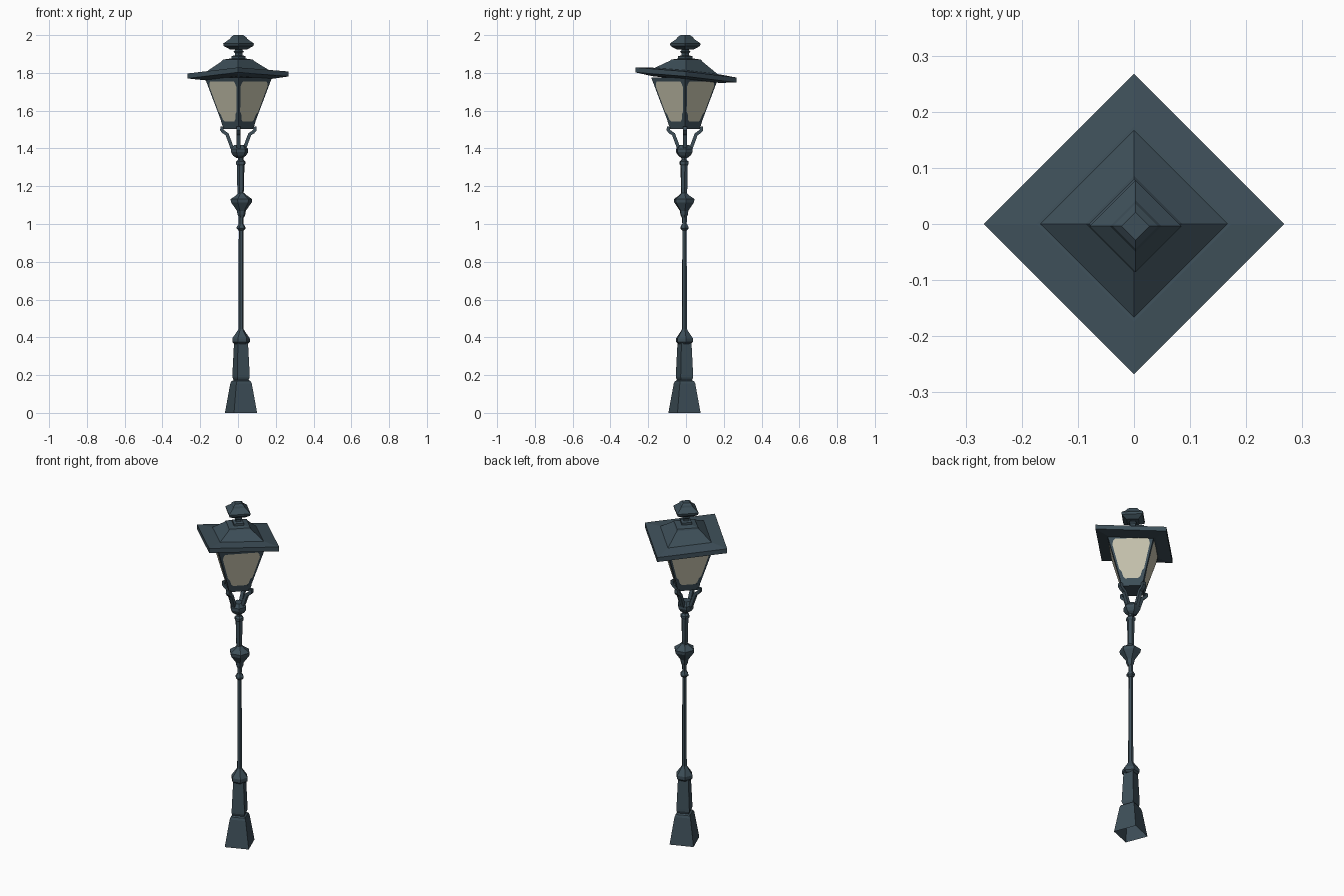
import bpy, bmesh, math
from mathutils import Vector

if "Cube" in bpy.data.objects:
    bpy.data.objects.remove(bpy.data.objects["Cube"])


def material(name, rgb):
    m = bpy.data.materials.new(name)
    m.diffuse_color = (*rgb, 1)
    m.use_nodes = True
    m.node_tree.nodes["Principled BSDF"].inputs["Base Color"].default_value = m.diffuse_color
    return m


SLATE = material("dark slate iron", (0.047, 0.077, 0.098))
GLASS = material("warm beige glass", (0.56, 0.54, 0.42))


def finish(name, bm, mat, recalc=True):
    if recalc:
        bmesh.ops.recalc_face_normals(bm, faces=bm.faces)
    me = bpy.data.meshes.new(name)
    bm.to_mesh(me)
    bm.free()
    me.materials.append(mat)
    ob = bpy.data.objects.new(name, me)
    bpy.context.collection.objects.link(ob)
    return ob


def loft(name, rings, sides=4, rot=0.0, centre=(0, 0), tilt=(0, 0), bottom=True, mat=SLATE):
    """Stack of polygons (radius, z[, tilt amount]); tilt shears z by x and y."""
    bm = bmesh.new()
    loops = []
    for ring in rings:
        r, z = ring[:2]
        k = ring[2] if len(ring) > 2 else 0
        loop = []
        for i in range(sides):
            a = math.radians(rot) + 2 * math.pi * i / sides
            x, y = r * math.cos(a), r * math.sin(a)
            loop.append(bm.verts.new((x + centre[0], y + centre[1],
                                      z + k * (x * tilt[0] + y * tilt[1]))))
        loops.append(loop)
    for a, b in zip(loops, loops[1:]):
        for i in range(sides):
            j = (i + 1) % sides
            bm.faces.new((a[i], a[j], b[j], b[i]))
    if bottom:
        bm.faces.new(loops[0][::-1])
    bm.faces.new(loops[-1])
    return finish(name, bm, mat)


POLE = (0.016, -0.008)

# Hollow plinth and tapered shaft, twisted against the lantern
loft("plinth", [(0.093, 0), (0.062, 0.155), (0.055, 0.168), (0.04, 0.175)],
     rot=66.5, centre=POLE, bottom=False)
loft("lower_shaft", [(0.04, 0.168), (0.05, 0.188), (0.05, 0.2), (0.041, 0.36), (0.041, 0.375)],
     rot=66.5, centre=POLE)
loft("shaft_cap", [(0.036, 0.365), (0.047, 0.375), (0.047, 0.395), (0.022, 0.43), (0.013, 0.445)],
     sides=6, rot=10, centre=POLE)

# Slim pole with bead and flared collar
loft("pole", [(0.014, 0.43), (0.012, 0.98), (0.014, 1.06)], sides=6, rot=10, centre=POLE)
loft("bead", [(0.013, 0.965), (0.023, 0.975), (0.023, 0.985), (0.013, 1.0)],
     sides=6, rot=10, centre=POLE)
loft("collar", [(0.014, 1.035), (0.021, 1.05), (0.024, 1.07), (0.056, 1.115), (0.058, 1.132),
                (0.028, 1.152), (0.015, 1.165)], sides=6, rot=10, centre=(0.018, -0.01))
loft("upper_pole", [(0.015, 1.15), (0.018, 1.19), (0.02, 1.31), (0.026, 1.318), (0.026, 1.33),
                    (0.014, 1.34), (0.016, 1.365)], sides=6, rot=10, centre=(0.014, -0.01))
loft("bracket_hub", [(0.018, 1.35), (0.035, 1.362), (0.046, 1.38), (0.046, 1.397), (0.028, 1.418)],
     sides=6, rot=10, centre=(0.008, -0.009))

# Lantern placement
C = (0.002, -0.006)

# Four bent bracket arms
path = [(0.022, 1.385), (0.034, 1.405), (0.047, 1.44), (0.06, 1.475), (0.078, 1.487),
        (0.088, 1.498), (0.086, 1.515)]
for n in range(4):
    a = n * math.pi / 2
    out = Vector((math.cos(a), math.sin(a), 0))
    side = Vector((-out.y, out.x, 0)) * 0.01
    bm = bmesh.new()
    secs = []
    for i, (r, z) in enumerate(path):
        p0, p1 = path[max(i - 1, 0)], path[min(i + 1, len(path) - 1)]
        d = Vector((p1[0] - p0[0], p1[1] - p0[1])).normalized()
        nrm = (out * d.y - Vector((0, 0, d.x))) * 0.009
        p = Vector((C[0], C[1], z)) + out * r
        secs.append([bm.verts.new(p + s * side + t * nrm)
                     for s, t in ((1, 1), (-1, 1), (-1, -1), (1, -1))])
    for s, t in zip(secs, secs[1:]):
        for i in range(4):
            j = (i + 1) % 4
            bm.faces.new((s[i], s[j], t[j], t[i]))
    bm.faces.new(secs[0])
    bm.faces.new(secs[-1])
    finish(f"bracket_arm_{n + 1}", bm, SLATE)

# Lantern frame: bottom tray and flared body
Z0, Z1, R0, R1 = 1.505, 1.775, 0.076, 0.178
loft("lantern_frame", [(R0, Z0), (R1, Z1)], centre=C)
loft("lantern_tray", [(0.078, 1.502), (0.081, 1.51), (0.091, 1.542), (0.085, 1.543)], centre=C)

# Glass panes with clipped corners, lying just proud of each frame side
half = [(0.22, 0.14), (0.15, 0.18), (0.13, 0.28), (0.07, 0.33), (0.055, 0.82), (0.1, 0.9), (0.14, 0.93)]
outline = half + [(1 - u, v) for u, v in reversed(half)]
for n in range(4):
    a, b = n * math.pi / 2, (n + 1) * math.pi / 2

    def corner(t, r, z):
        return Vector((C[0] + r * math.cos(t), C[1] + r * math.sin(t), z))
    lo = corner(a, R0, Z0), corner(b, R0, Z0)
    hi = corner(a, R1, Z1), corner(b, R1, Z1)
    nrm = (lo[1] - lo[0]).cross(hi[0] - lo[0]).normalized()
    bm = bmesh.new()
    pts = []
    for u, v in outline:
        p = lo[0].lerp(lo[1], u).lerp(hi[0].lerp(hi[1], u), v)
        pts.append(bm.verts.new(p + nrm * 0.003))
    f = bm.faces.new(pts[::-1])
    f.normal_update()
    if f.normal.dot(nrm) < 0:
        f.normal_flip()
    finish(f"glass_pane_{n + 1}", bm, GLASS, recalc=False)

# Crooked roof: leaning brim and hipped top
LEAN = (0.02, -0.1)
loft("roof_brim", [(0.18, 1.765, 1), (0.268, 1.776, 1), (0.268, 1.802, 1), (0.174, 1.81, 1)],
     tilt=LEAN)
loft("roof_top", [(0.173, 1.806, 1), (0.086, 1.862, 0.2), (0.08, 1.87, 0), (0.04, 1.876, 0)],
     tilt=LEAN)

# Finial on a narrow neck
F = (0.003, -0.004)
loft("finial_neck", [(0.038, 1.872), (0.038, 1.888), (0.02, 1.893), (0.02, 1.905),
                     (0.028, 1.912), (0.02, 1.92), (0.02, 1.94)], centre=F)
loft("finial_cap", [(0.045, 1.924), (0.078, 1.942), (0.082, 1.955), (0.046, 1.98), (0.04, 1.99),
                    (0.025, 2.0)], centre=F)
